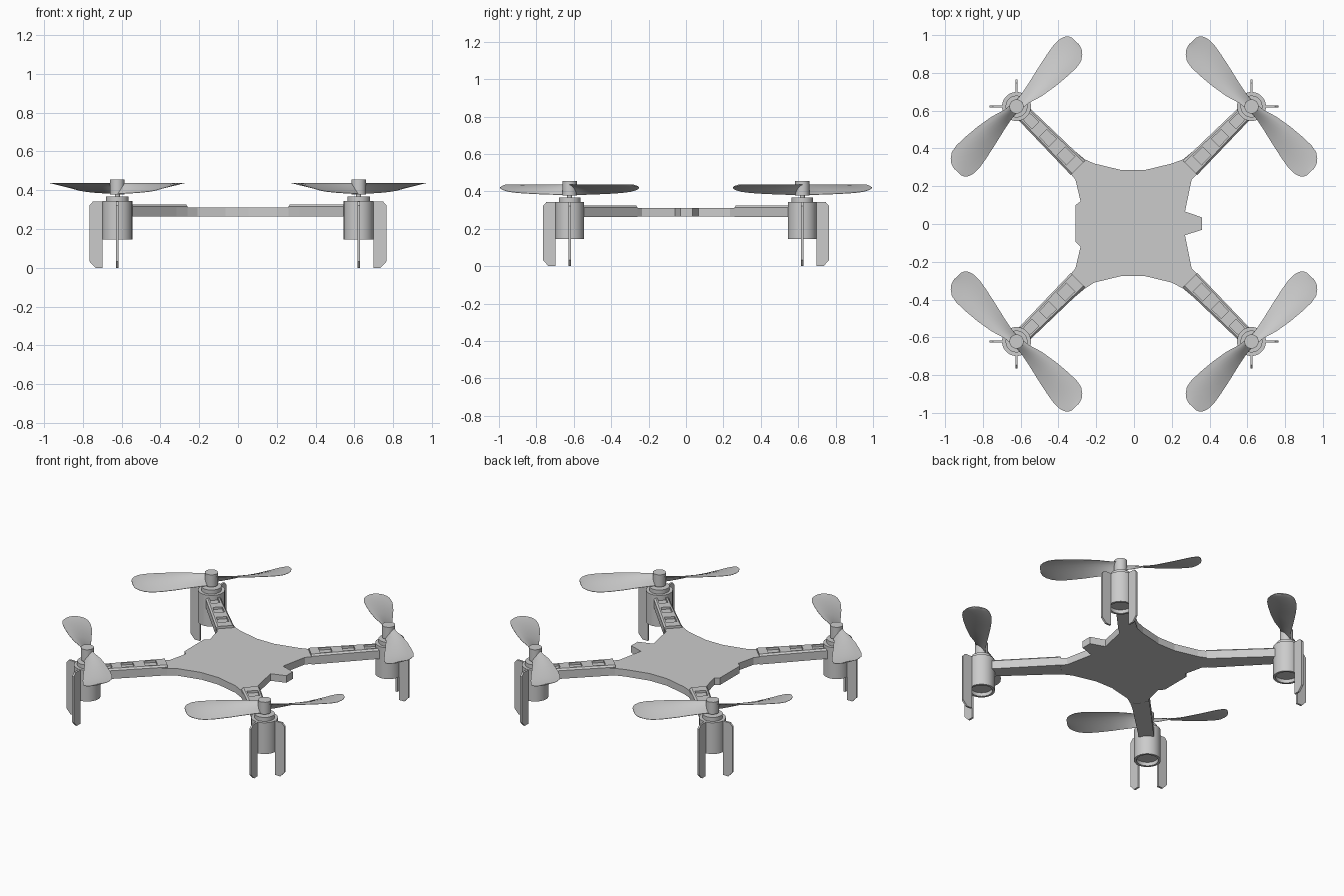
import bpy, bmesh, math
from mathutils import Vector

if "Cube" in bpy.data.objects:
    bpy.data.objects.remove(bpy.data.objects["Cube"])

M = 0.622                      # motor offset in x and y
CORNERS = [("back_right", 1, 1), ("back_left", -1, 1),
           ("front_left", -1, -1), ("front_right", 1, -1)]


def finish(bm, name, smooth=True):
    bmesh.ops.remove_doubles(bm, verts=bm.verts, dist=1e-5)
    bmesh.ops.recalc_face_normals(bm, faces=bm.faces)
    me = bpy.data.meshes.new(name)
    bm.to_mesh(me)
    bm.free()
    ob = bpy.data.objects.new(name, me)
    bpy.context.collection.objects.link(ob)
    if smooth:
        bpy.ops.object.select_all(action='DESELECT')
        ob.select_set(True)
        bpy.context.view_layer.objects.active = ob
        bpy.ops.object.shade_smooth_by_angle(angle=math.radians(32))
    return ob


def loft(bm, rings, closed=False, caps=True):
    """Skin closed cross-sections, optionally joining last to first."""
    vs = [[bm.verts.new(p) for p in r] for r in rings]
    n = len(vs[0])
    for a, b in zip(vs, vs[1:] + (vs[:1] if closed else [])):
        for i in range(n):
            j = (i + 1) % n
            bm.faces.new((a[i], a[j], b[j], b[i]))
    if caps and not closed:
        bm.faces.new(vs[0])
        bm.faces.new(vs[-1])


def lathe(name, profile, cx, cy, sides):
    bm = bmesh.new()
    rings = []
    for r, z in profile:
        r = max(r, 0.0008)
        rings.append([(cx + r * math.cos(2 * math.pi * i / sides),
                       cy + r * math.sin(2 * math.pi * i / sides), z) for i in range(sides)])
    loft(bm, rings)
    return finish(bm, name)


# Central body plate with front/rear tabs
outline = [(-.065, .285), (.055, .285), (.20, .32), (.26, .342), (.33, .40), (.40, .33),
           (.335, .265), (.305, .235), (.27, .066), (.36, .035),
           (.36, -.03), (.27, -.06), (.305, -.235), (.335, -.265), (.40, -.33),
           (.33, -.40), (.26, -.342), (.20, -.31), (.055, -.275), (-.065, -.275),
           (-.21, -.31), (-.26, -.342), (-.33, -.40), (-.40, -.33), (-.335, -.265),
           (-.31, -.235), (-.283, -.12), (-.31, -.095), (-.31, .10), (-.283, .12),
           (-.31, .235), (-.335, .265), (-.40, .33), (-.33, .40), (-.26, .342), (-.21, .32)]
bm = bmesh.new()
loft(bm, [[(x, y, z) for x, y in outline] for z in (.265, .31)])
finish(bm, "body_plate", False)


# Arms with three recessed windows on top
def arm(name, sx, sy):
    d = Vector((sx, sy, 0)).normalized()
    side = Vector((-d.y, d.x, 0))
    windows = [(.465, .555), (.60, .69), (.728, .818)]
    bm = bmesh.new()
    rings = []
    for r in [.42] + [v for w in windows for v in w] + [.85]:
        w = .053 - .010 * (r - .42) / .43
        sec = [(-w, .263), (w, .263), (w, .315), (w - .010, .325), (-w + .010, .325), (-w, .315)]
        rings.append([d * r + side * s + Vector((0, 0, z)) for s, z in sec])
    loft(bm, rings)
    bmesh.ops.recalc_face_normals(bm, faces=bm.faces)
    mids = [sum(w) / 2 for w in windows]
    tops = [f for f in bm.faces if f.calc_center_median().z > .324
            and min(abs(f.calc_center_median().dot(d) - m) for m in mids) < .008]
    bmesh.ops.inset_individual(bm, faces=tops, thickness=.014)
    for f in bmesh.ops.extrude_discrete_faces(bm, faces=tops)['faces']:
        for v in f.verts:
            v.co.z -= .014
    finish(bm, name, False)


# Landing fin: thin chamfered plate standing beside the motor
def fin(name, cx, cy, dx, dy):
    prof = [(.068, .335), (.068, .15), (.077, .145), (.077, 0), (.113, 0),
            (.143, .032), (.143, .322), (.125, .342), (.076, .342)]
    t = .006
    bm = bmesh.new()
    loft(bm, [[(cx + dx * r + dy * k, cy + dy * r + dx * k, z) for r, z in prof]
              for k in (-t, t)])
    finish(bm, name, False)


# Twin-blade propeller; flip mirrors it for opposite spin
def propeller(name, cx, cy, flip):
    # distance, low-edge offset, high-edge offset, low z
    stations = [(.0, .022, -.026, .383), (.06, .025, -.036, .383), (.13, .036, -.060, .385),
                (.22, .054, -.078, .388), (.31, .070, -.089, .393), (.37, .078, -.092, .399),
                (.41, .077, -.086, .407), (.44, .068, -.066, .415), (.458, .054, -.044, .422),
                (.466, .034, -.018, .428)]
    n, thick = 6, .007
    for b in range(2):
        a = math.radians(47 + 180 * b)
        c, s = math.cos(a), math.sin(a)
        rings = []
        for r, lo, hi, zl in stations:
            top = []
            for i in range(n + 1):
                t = i / n
                p = lo + (hi - lo) * t
                z = zl + (.438 - zl) * math.sin(t * math.pi / 2)
                top.append((cx + flip * (r * c - p * s), cy + r * s + p * c, z))
            under = [(x, y, z - thick * (.3 + .7 * math.sin(math.pi * i / n)))
                     for i, (x, y, z) in enumerate(top)]
            rings.append(top + under[::-1])
        bm = bmesh.new()
        loft(bm, rings)
        finish(bm, f"{name}_blade_{b + 1}")
    lathe(name + "_hub", [(0, .378), (.038, .378), (.038, .455), (0, .455)], cx, cy, 16)


for tag, sx, sy in CORNERS:
    cx, cy = sx * M, sy * M
    arm("arm_" + tag, sx, sy)
    # Motor sleeve, top collar and shaft
    lathe("motor_" + tag, [(0, .168), (.063, .168), (.063, .145), (.077, .145), (.077, .343),
                           (.058, .343), (.058, .368), (.013, .368), (.013, .39), (0, .39)],
          cx, cy, 28)
    fin("side_fin_" + tag, cx, cy, sx, 0)
    fin("end_fin_" + tag, cx, cy, 0, sy)
    propeller("propeller_" + tag, cx, cy, -sx * sy)
